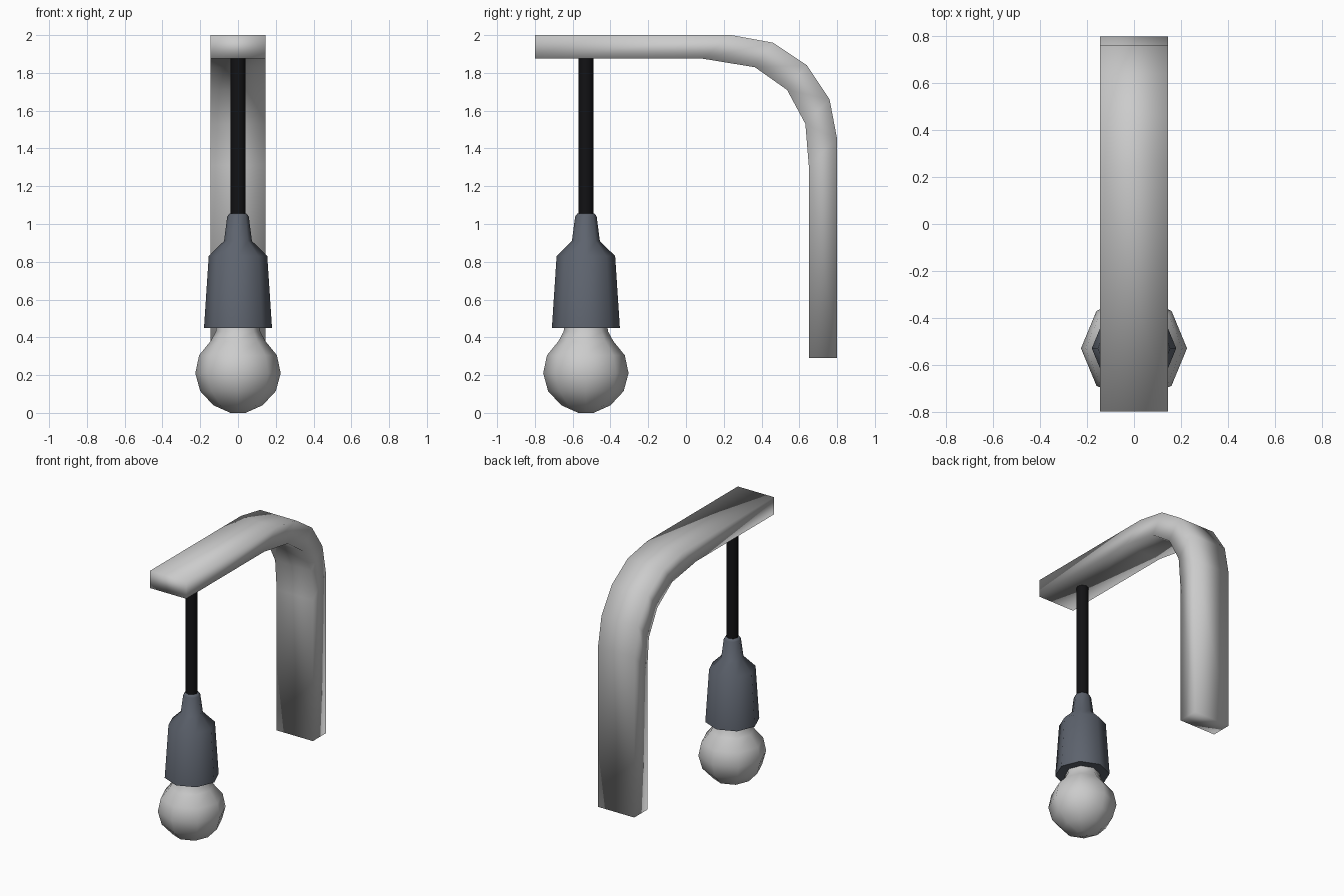
import bpy, math

if "Cube" in bpy.data.objects:
    bpy.data.objects.remove(bpy.data.objects["Cube"])

LAMP_Y = -0.53


def make_object(name, verts, faces, color=None, angle=None):
    mesh = bpy.data.meshes.new(name)
    mesh.from_pydata(verts, [], faces)
    mesh.update()
    obj = bpy.data.objects.new(name, mesh)
    bpy.context.collection.objects.link(obj)
    if color:
        mat = bpy.data.materials.new(name + "_material")
        mat.diffuse_color = (*color, 1)
        mat.use_nodes = True
        mat.node_tree.nodes["Principled BSDF"].inputs["Base Color"].default_value = mat.diffuse_color
        mesh.materials.append(mat)
    bpy.ops.object.select_all(action='DESELECT')
    obj.select_set(True)
    bpy.context.view_layer.objects.active = obj
    if angle:
        bpy.ops.object.shade_smooth_by_angle(angle=math.radians(angle))
    else:
        bpy.ops.object.shade_smooth()
    return obj


def lathe(name, profile, color=None, sides=8, angle=60):
    """Turn a bottom-to-top (radius, z) profile around the lamp axis."""
    verts, faces = [], []
    for r, z in profile:
        for i in range(sides):
            a = 2 * math.pi * i / sides
            verts.append((r * math.cos(a), LAMP_Y + r * math.sin(a), z))
    for k in range(len(profile) - 1):
        for i in range(sides):
            j = (i + 1) % sides
            a, b = k * sides, (k + 1) * sides
            faces.append((a + i, a + j, b + j, b + i))
    faces.append(tuple(reversed(range(sides))))
    top = (len(profile) - 1) * sides
    faces.append(tuple(range(top, top + sides)))
    return make_object(name, verts, faces, color, angle)


# Bent wall bracket: matching outer and inner outlines (y, z)
outer = [(-0.8, 2.0), (0.24, 2.0), (0.46, 1.96), (0.64, 1.84),
         (0.76, 1.66), (0.8, 1.45), (0.8, 0.29)]
inner = [(-0.8, 1.875), (0.09, 1.875), (0.365, 1.83), (0.535, 1.71),
         (0.632, 1.53), (0.65, 1.31), (0.65, 0.29)]
W = 0.145
verts, faces = [], []
for (oy, oz), (iy, iz) in zip(outer, inner):
    verts += [(-W, oy, oz), (W, oy, oz), (W, iy, iz), (-W, iy, iz)]
for k in range(len(outer) - 1):
    for i in range(4):
        j = (i + 1) % 4
        faces.append((4 * k + i, 4 * k + j, 4 * k + 4 + j, 4 * k + 4 + i))
n = 4 * (len(outer) - 1)
faces += [(3, 2, 1, 0), (n, n + 1, n + 2, n + 3)]
# Outward-facing winding
faces = [tuple(reversed(f)) for f in faces]
make_object("wall_bracket", verts, faces)

# Hanging cord
lathe("cord", [(0.04, 1.03), (0.04, 1.89)], (0.006, 0.006, 0.007))

# Lamp socket
lathe("lamp_socket", [(0.10, 0.455), (0.18, 0.45), (0.155, 0.83), (0.074, 0.91),
                      (0.057, 1.04), (0.045, 1.056)], (0.11, 0.125, 0.155))

# Light bulb
lathe("light_bulb", [(0.04, 0.0), (0.13, 0.04), (0.2, 0.115), (0.226, 0.21),
                     (0.206, 0.305), (0.145, 0.38), (0.118, 0.43), (0.112, 0.47)])

# Bracket normals made consistent
bracket = bpy.data.objects["wall_bracket"]
import bmesh
bm = bmesh.new()
bm.from_mesh(bracket.data)
bmesh.ops.recalc_face_normals(bm, faces=bm.faces)
bm.to_mesh(bracket.data)
bm.free()
